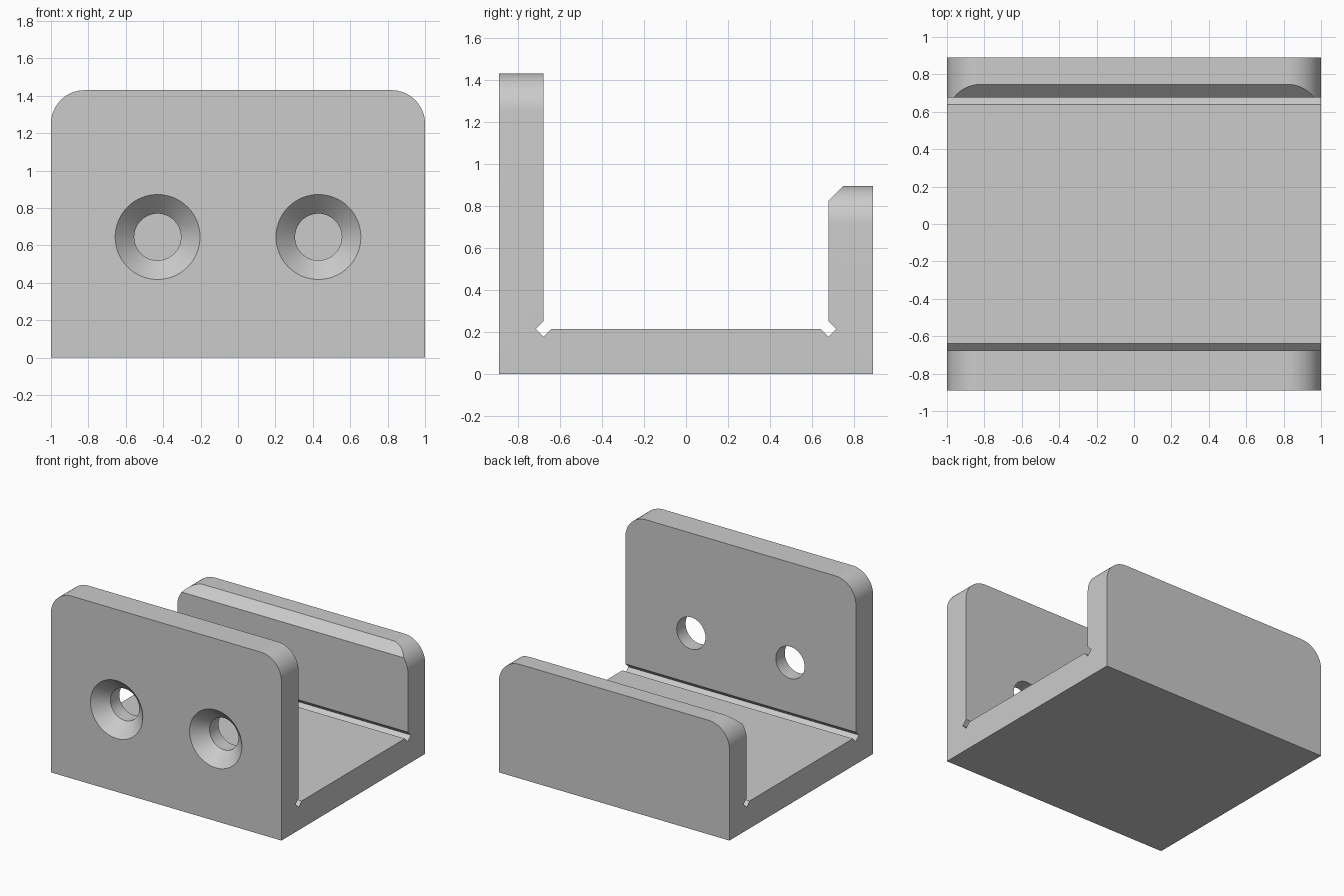
import bpy, bmesh, math
from mathutils import Matrix

cube = bpy.data.objects.get("Cube")
if cube:
    bpy.data.objects.remove(cube, do_unlink=True)

HALF_Y, INNER_Y, FLOOR_Z = 0.89, 0.677, 0.215
FRONT_Z, BACK_Z, RADIUS, NOTCH = 1.43, 0.895, 0.18, 0.037

grey = bpy.data.materials.new("plain grey")
grey.use_nodes = True
grey.diffuse_color = (0.6, 0.6, 0.6, 1)
grey.node_tree.nodes["Principled BSDF"].inputs["Base Color"].default_value = grey.diffuse_color


def add_object(name, bm):
    bmesh.ops.recalc_face_normals(bm, faces=bm.faces)
    mesh = bpy.data.meshes.new(name)
    bm.to_mesh(mesh)
    bm.free()
    mesh.materials.append(grey)
    obj = bpy.data.objects.new(name, mesh)
    bpy.context.collection.objects.link(obj)
    return obj


def extrude_profile(points, half_width):
    """Sweep a closed (y, z) outline along x."""
    bm = bmesh.new()
    face = bm.faces.new([bm.verts.new((-half_width, y, z)) for y, z in points])
    swept = bmesh.ops.extrude_face_region(bm, geom=[face])["geom"]
    bmesh.ops.translate(bm, vec=(2 * half_width, 0, 0),
                        verts=[v for v in swept if isinstance(v, bmesh.types.BMVert)])
    return bm


def wall(side, height):
    """Outline of one wall with its relief notch, from the outer base to the floor."""
    return [(side * HALF_Y, 0), (side * HALF_Y, height), (side * INNER_Y, height),
            (side * INNER_Y, FLOOR_Z + NOTCH), (side * (INNER_Y + NOTCH), FLOOR_Z),
            (side * INNER_Y, FLOOR_Z - NOTCH), (side * (INNER_Y - NOTCH), FLOOR_Z)]


# Channel body with rounded upper wall corners
bm = extrude_profile(wall(-1, FRONT_Z) + wall(1, BACK_Z)[::-1], 1)
corners = [e for e in bm.edges
           if abs(e.verts[0].co.x - e.verts[1].co.x) < 0.01
           and all(v.co.z > BACK_Z - 0.01 for v in e.verts)
           and abs(e.verts[0].co.z - e.verts[1].co.z) < 0.01]
bmesh.ops.bevel(bm, geom=corners, offset=RADIUS, offset_type='OFFSET',
                segments=16, profile=0.5, affect='EDGES')
bracket = add_object("channel_bracket", bm)

# Wedge that chamfers the inner top edge of the back wall
cutters = [add_object("chamfer_cutter", extrude_profile(
    [(INNER_Y - 0.1, BACK_Z - 0.17), (INNER_Y + 0.17, BACK_Z + 0.1),
     (INNER_Y - 0.1, BACK_Z + 0.1)], 1.1))]

# Countersunk screw holes through the front wall
for side in (-1, 1):
    bm = bmesh.new()
    rings = []
    for radius, y in ((0.327, -HALF_Y - 0.1), (0.125, -HALF_Y + 0.102), (0.125, -0.5)):
        place = Matrix.Translation((side * 0.43, y, 0.645)) @ Matrix.Rotation(math.pi / 2, 4, 'X')
        rings.append(bmesh.ops.create_circle(bm, segments=64, radius=radius, matrix=place)["verts"])
    for a, b in zip(rings, rings[1:]):
        for i in range(len(a)):
            j = (i + 1) % len(a)
            bm.faces.new((a[i], a[j], b[j], b[i]))
    bm.faces.new(rings[0])
    bm.faces.new(rings[-1])
    cutters.append(add_object("screw_hole_cutter", bm))

# Cut, then discard the cutters
bpy.ops.object.select_all(action='DESELECT')
bracket.select_set(True)
bpy.context.view_layer.objects.active = bracket
for cutter in cutters:
    cutter.hide_render = True
    mod = bracket.modifiers.new(cutter.name, 'BOOLEAN')
    mod.operation, mod.solver, mod.object = 'DIFFERENCE', 'EXACT', cutter
    bpy.ops.object.modifier_apply(modifier=mod.name)
    bpy.data.objects.remove(cutter, do_unlink=True)
bpy.ops.object.shade_smooth_by_angle(angle=math.radians(30))
